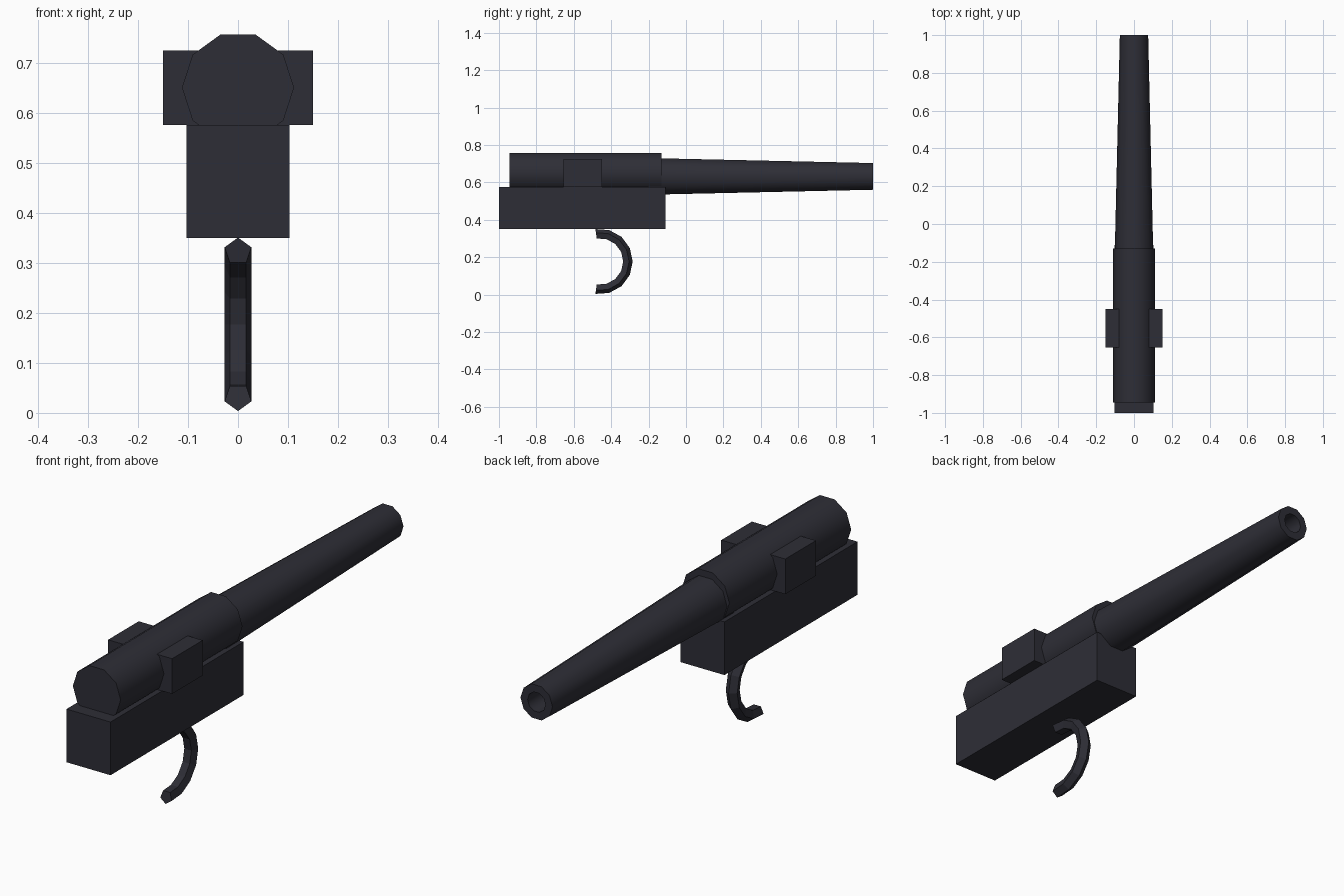
import bpy
import bmesh
from math import sin, cos, pi, radians
from mathutils import Vector

cube = bpy.data.objects.get("Cube")
if cube:
    bpy.data.objects.remove(cube, do_unlink=True)

# One dark gunmetal colour
gunmetal = bpy.data.materials.new("dark gunmetal")
gunmetal.use_nodes = True
colour = (0.027, 0.027, 0.037, 1)
gunmetal.diffuse_color = colour
gunmetal.node_tree.nodes["Principled BSDF"].inputs["Base Color"].default_value = colour


def finish(name, bm, smooth=False):
    bmesh.ops.recalc_face_normals(bm, faces=bm.faces)
    mesh = bpy.data.meshes.new(name)
    bm.to_mesh(mesh)
    bm.free()
    mesh.materials.append(gunmetal)
    obj = bpy.data.objects.new(name, mesh)
    bpy.context.collection.objects.link(obj)
    if smooth:
        bpy.ops.object.select_all(action='DESELECT')
        obj.select_set(True)
        bpy.context.view_layer.objects.active = obj
        bpy.ops.object.shade_smooth_by_angle(angle=radians(45))
    return obj


def box(name, low, high):
    bm = bmesh.new()
    bmesh.ops.create_cube(bm, size=1)
    low, high = Vector(low), Vector(high)
    for v in bm.verts:
        v.co = (low + high) / 2 + v.co * (high - low)
    return finish(name, bm)


def loft(name, rings, smooth=False):
    """Skin a list of equal rings and cap both ends."""
    bm = bmesh.new()
    loops = [[bm.verts.new(p) for p in ring] for ring in rings]
    count = len(loops[0])
    for a, b in zip(loops, loops[1:]):
        for i in range(count):
            j = (i + 1) % count
            bm.faces.new((a[i], a[j], b[j], b[i]))
    bm.faces.new(loops[0])
    bm.faces.new(loops[-1])
    return finish(name, bm, smooth)


def tube(name, z, profile, sides=10):
    """Turn (y, radius) pairs around a lengthwise axis at height z."""
    rings = [[(r * cos(2 * pi * i / sides), y, z + r * sin(2 * pi * i / sides))
              for i in range(sides)] for y, r in profile]
    return loft(name, rings, smooth=True)


# Body block
box("body_block", (-0.103, -1, 0.35), (0.103, -0.11, 0.575))

# Breech housing and tapered barrel with a bore
tube("breech_housing", 0.65, [(-0.945, 0.112), (-0.13, 0.112)])
tube("barrel", 0.632, [(-0.2, 0.103), (1, 0.075), (1, 0.042), (0.2, 0.042)])

# Side lugs, mirrored
for side, s in (("left", 1), ("right", -1)):
    x = sorted((s * 0.06, s * 0.15))
    box(side + "_lug", (x[0], -0.655, 0.575), (x[1], -0.45, 0.724))

# Hooked trigger: a five-sided bar swept round an arc
hook = []
for step in range(-4, 5):
    a = radians(24.5 * step)
    ring = []
    for i in range(5):
        t = 2 * pi * i / 5
        r = 0.147 + 0.028 * cos(t)
        ring.append((0.028 * sin(t), -0.46 + r * cos(a), 0.177 + r * sin(a)))
    hook.append(ring)
loft("trigger_hook", hook)
